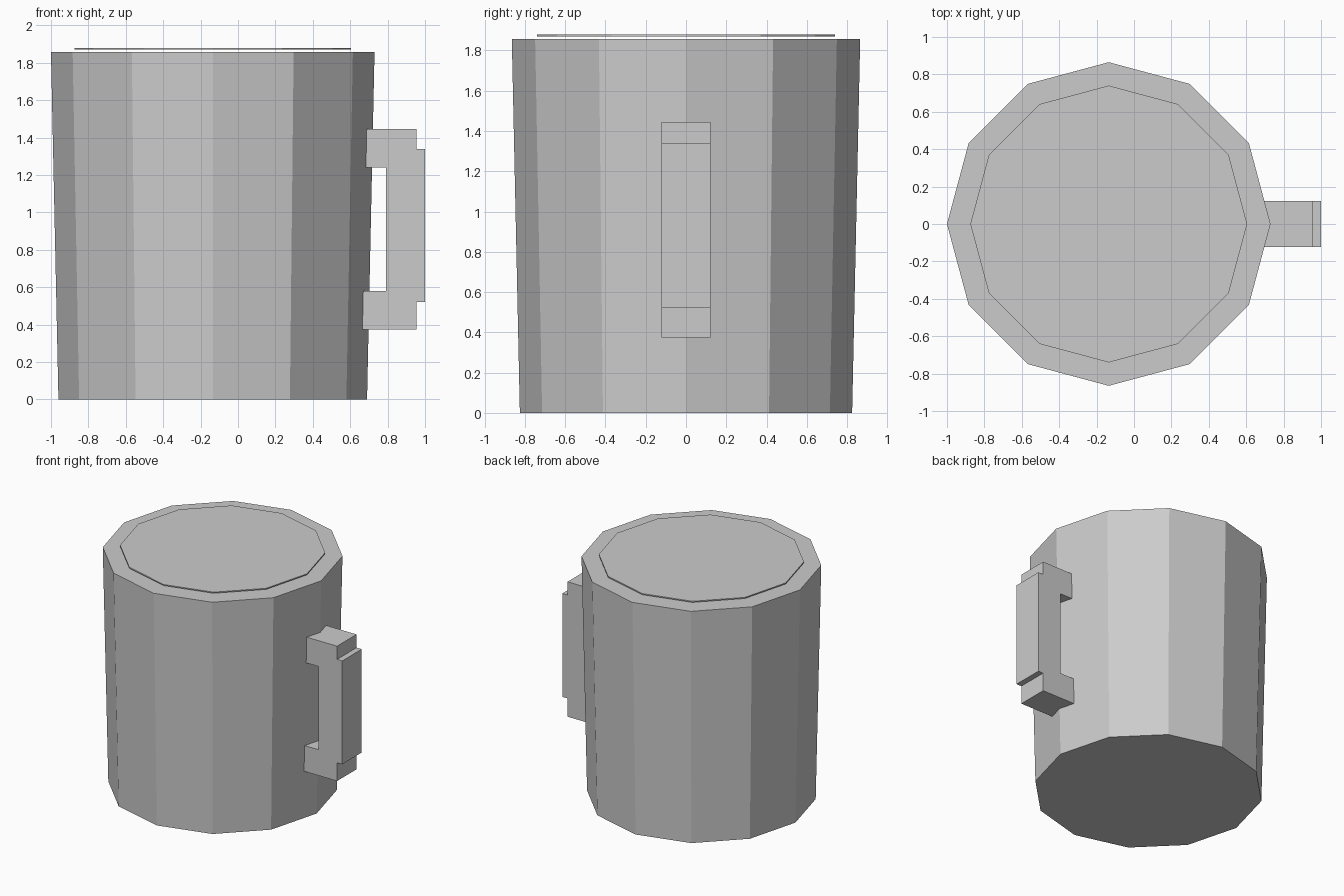
import bpy, bmesh, math

if "Cube" in bpy.data.objects:
    bpy.data.objects.remove(bpy.data.objects["Cube"])

SIDES = 12
CENTRE_X = -0.135  # body sits left of centre to make room for the handle

grey = bpy.data.materials.new("plain_grey")
grey.diffuse_color = (0.6, 0.6, 0.6, 1)
grey.use_nodes = True
grey.node_tree.nodes["Principled BSDF"].inputs["Base Color"].default_value = grey.diffuse_color


def finish(name, bm):
    bmesh.ops.recalc_face_normals(bm, faces=bm.faces)
    mesh = bpy.data.meshes.new(name)
    bm.to_mesh(mesh)
    bm.free()
    mesh.materials.append(grey)
    obj = bpy.data.objects.new(name, mesh)
    bpy.context.collection.objects.link(obj)
    return obj


def frustum(name, r_bottom, r_top, z0, z1):
    """Closed twelve-sided frustum with a corner pointing along +x."""
    bm = bmesh.new()
    rings = []
    for r, z in ((r_bottom, z0), (r_top, z1)):
        rings.append([bm.verts.new((CENTRE_X + r * math.cos(math.tau * i / SIDES),
                                    r * math.sin(math.tau * i / SIDES), z))
                      for i in range(SIDES)])
    low, high = rings
    bm.faces.new(low)
    bm.faces.new(high)
    for i in range(SIDES):
        j = (i + 1) % SIDES
        bm.faces.new((low[i], low[j], high[j], high[i]))
    return finish(name, bm)


def extrude_y(name, profile, half_width):
    """Extrude an x-z outline evenly either side of y = 0."""
    bm = bmesh.new()
    face = bm.faces.new([bm.verts.new((x, -half_width, z)) for x, z in profile])
    out = bmesh.ops.extrude_face_region(bm, geom=[face])
    moved = [v for v in out["geom"] if isinstance(v, bmesh.types.BMVert)]
    bmesh.ops.translate(bm, verts=moved, vec=(0, 2 * half_width, 0))
    return finish(name, bm)


# Tapered mug body
frustum("mug_body", 0.825, 0.865, 0, 1.857)

# Thin drink surface just above the rim
frustum("drink_surface", 0.74, 0.74, 1.870, 1.879)

# Stepped handle, its ends sunk into the body
extrude_y("handle", [
    (0.65, 0.375), (0.955, 0.375), (0.955, 0.52), (1.0, 0.52),
    (1.0, 1.34), (0.955, 1.34), (0.955, 1.445), (0.65, 1.445),
    (0.65, 1.24), (0.79, 1.24), (0.79, 0.58), (0.65, 0.58),
], 0.122)
